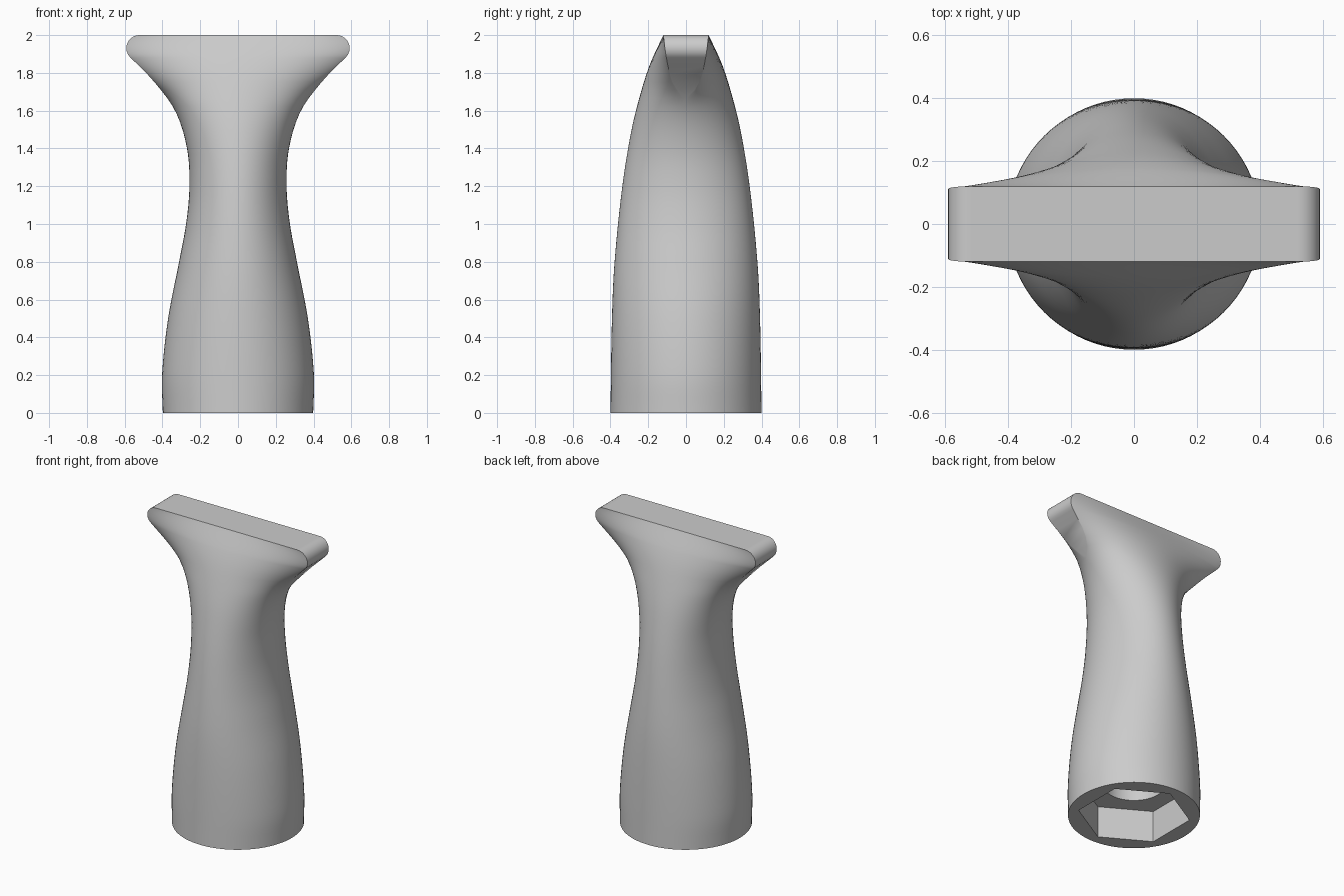
import bpy, bmesh, math

if "Cube" in bpy.data.objects:
    bpy.data.objects.remove(bpy.data.objects["Cube"])

grey = bpy.data.materials.new("plain_grey")
grey.use_nodes = True
grey.diffuse_color = (0.6, 0.6, 0.6, 1)
grey.node_tree.nodes["Principled BSDF"].inputs["Base Color"].default_value = (0.6, 0.6, 0.6, 1)


def smooth_curve(points, z):
    """Cubic Hermite interpolation through (height, value) points."""
    last = len(points) - 1

    def slope(i):
        a, b = points[max(i - 1, 0)], points[min(i + 1, last)]
        return (b[1] - a[1]) / (b[0] - a[0])

    i = 0
    while i < last - 1 and z > points[i + 1][0]:
        i += 1
    (z0, v0), (z1, v1) = points[i], points[i + 1]
    h = z1 - z0
    t = (z - z0) / h
    return ((2 * t**3 - 3 * t**2 + 1) * v0 + (t**3 - 2 * t**2 + t) * h * slope(i)
            + (3 * t**2 - 2 * t**3) * v1 + (t**3 - t**2) * h * slope(i + 1))


# Half width, half depth and blunt tip thickness along the height
WIDTH = [(0, .398), (.2, .402), (.5, .37), (.8, .312), (1, .275), (1.2, .257),
         (1.4, .27), (1.6, .333), (1.76, .45), (1.88, .568)]
DEPTH = [(0, .4), (.5, .392), (.8, .378), (1.2, .337), (1.5, .288), (1.7, .238), (1.85, .189), (2, .12)]
TIP = [(1.66, 0), (1.74, .066), (1.87, .102), (2, .12)]

# Body rows up to the lip, then a round lip at the wing ends
rows = [(z, smooth_curve(WIDTH, z)) for z in [1.88 * i / 44 for i in range(45)]]
for i in range(1, 13):
    a = math.radians(-48 + 138 * i / 12)
    rows.append((1.931 + .069 * math.sin(a), .522 + .069 * math.cos(a)))

# Lofted handle
SIDE = 40
bm = bmesh.new()
rings = []
for z, half_w in rows:
    half_d = smooth_curve(DEPTH, z)
    tip = min(smooth_curve(TIP, z), half_d) if z > TIP[0][0] else 0
    power = .5 + .4 * min(1, tip / .1)
    ring = []
    for side in (-1, 1):
        for i in range(SIDE + 1):
            c = math.cos(math.pi * i / SIDE)
            bulge = max(0, 1 - c * c) ** power
            ring.append(bm.verts.new((-side * half_w * c * -1, side * (tip + (half_d - tip) * bulge), z)))
    rings.append(ring)
count = len(rings[0])
for low, high in zip(rings, rings[1:]):
    for i in range(count):
        j = (i + 1) % count
        bm.faces.new((low[i], low[j], high[j], high[i]))
bm.faces.new(rings[0][::-1])
bm.faces.new(rings[-1])
bmesh.ops.remove_doubles(bm, verts=bm.verts[:], dist=1e-4)
bmesh.ops.dissolve_degenerate(bm, edges=bm.edges[:], dist=1e-5)
bmesh.ops.recalc_face_normals(bm, faces=bm.faces[:])
mesh = bpy.data.meshes.new("handle")
bm.to_mesh(mesh)
bm.free()
handle = bpy.data.objects.new("handle", mesh)
bpy.context.collection.objects.link(handle)
mesh.materials.append(grey)


def cut(name, sides, radius, top, turn=0):
    """Cut an upright prism from the underside."""
    bpy.ops.mesh.primitive_cylinder_add(vertices=sides, radius=radius, depth=top + .2,
                                        location=(0, 0, (top - .2) / 2), rotation=(0, 0, turn))
    cutter = bpy.context.object
    cutter.name = name
    cutter.hide_render = True
    cutter.data.materials.append(grey)
    mod = handle.modifiers.new(name, "BOOLEAN")
    mod.operation = "DIFFERENCE"
    mod.solver = "EXACT"
    mod.object = cutter
    bpy.ops.object.select_all(action="DESELECT")
    handle.select_set(True)
    bpy.context.view_layer.objects.active = handle
    bpy.ops.object.modifier_apply(modifier=name)
    bpy.data.objects.remove(cutter)


# Hexagonal nut pocket and round bolt hole
cut("nut_pocket", 6, .34, .21)
cut("bolt_hole", 48, .185, .65)

bpy.ops.object.shade_smooth_by_angle(angle=math.radians(32))
